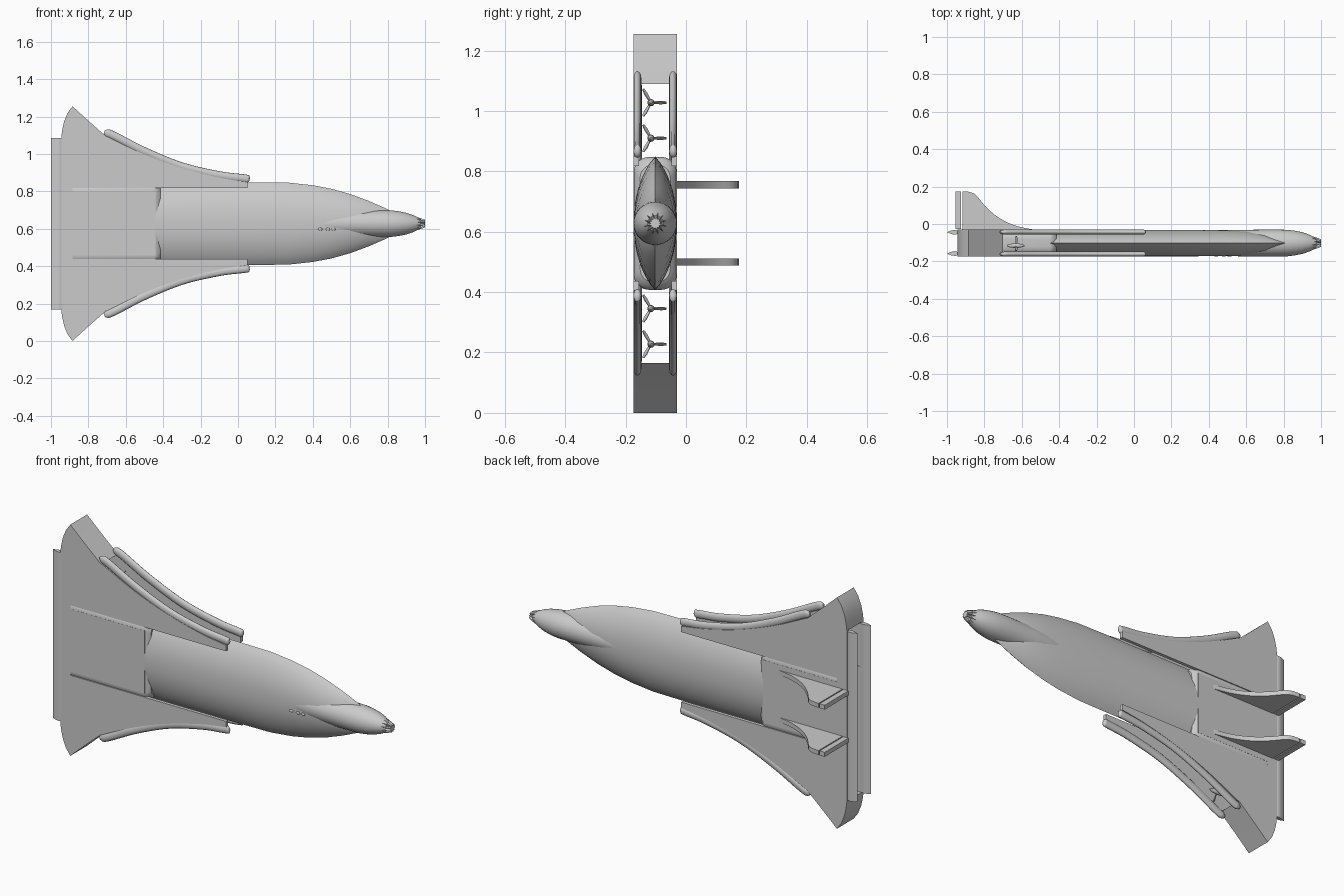
import bpy, bmesh, math
from mathutils import Vector

if "Cube" in bpy.data.objects:
    bpy.data.objects.remove(bpy.data.objects["Cube"], do_unlink=True)

CY, CZ = -0.102, 0.6275          # centre line of the hull
BOTTOM, TOP = -0.174, -0.03      # outer skins of the wing

grey = bpy.data.materials.new("hull_grey")
grey.use_nodes = True
grey.diffuse_color = (0.6, 0.6, 0.6, 1)
grey.node_tree.nodes["Principled BSDF"].inputs["Base Color"].default_value = (0.6, 0.6, 0.6, 1)


def finish(name, bm, angle=35):
    bmesh.ops.recalc_face_normals(bm, faces=bm.faces)
    mesh = bpy.data.meshes.new(name)
    bm.to_mesh(mesh)
    bm.free()
    mesh.materials.append(grey)
    ob = bpy.data.objects.new(name, mesh)
    bpy.context.collection.objects.link(ob)
    bpy.ops.object.select_all(action='DESELECT')
    ob.select_set(True)
    bpy.context.view_layer.objects.active = ob
    bpy.ops.object.shade_smooth_by_angle(angle=math.radians(angle))
    return ob


def loft(name, rings, angle=35):
    """Skin a list of equal rings and cap both ends."""
    bm = bmesh.new()
    vs = [[bm.verts.new(p) for p in r] for r in rings]
    n = len(vs[0])
    for a, b in zip(vs, vs[1:]):
        for i in range(n):
            j = (i + 1) % n
            bm.faces.new((a[i], a[j], b[j], b[i]))
    bm.faces.new(vs[0])
    bm.faces.new(vs[-1][::-1])
    return finish(name, bm, angle)


def plate(name, outline, y0, y1, s=1):
    """Planform outline (x, distance from centre) given thickness along y."""
    return loft(name, [[(x, y, CZ + s * h) for x, h in outline] for y in (y0, y1)])


def smooth_path(pts, steps=6):
    """Catmull-Rom interpolation through 2D points."""
    p = [Vector(q) for q in pts]
    p = [2 * p[0] - p[1]] + p + [2 * p[-1] - p[-2]]
    out = []
    for i in range(1, len(p) - 2):
        a, b, c, d = p[i - 1:i + 3]
        for k in range(steps):
            t = k / steps
            out.append(0.5 * (2 * b + (c - a) * t + (2 * a - 5 * b + 4 * c - d) * t * t
                              + (3 * b - a - 3 * c + d) * t ** 3))
    return out + [p[-2]]


# Forward fuselage: lens section with a sharp edge, thinning to the nose
def lens(x, w, t, n=20):
    up = [(-1 + 2 * i / n) for i in range(n + 1)]
    prof = [(w * u, t * (1 - abs(u) ** 2.2) ** 0.85) for u in up]
    low = [(z, -y) for z, y in prof[1:-1]][::-1]
    return [(x, CY + y, CZ + z) for z, y in prof + low]

stations = [(-0.5, .22, .071), (-.2, .221, .071), (.1, .221, .071), (.27, .219, .071),
            (.4, .205, .070), (.5, .186, .068), (.6, .158, .063), (.7, .121, .048),
            (.78, .086, .022), (.83, .062, .004)]
loft("fuselage", [lens(*s) for s in stations])

# Nose pod: a turned body running out of the fuselage
pod = [(.36, .055), (.45, .069), (.6, .071), (.75, .072), (.82, .071), (.86, .066), (.9, .058),
       (.935, .046), (.96, .034), (.975, .026)]
loft("nose_pod", [[(x, CY + r * math.cos(a * math.pi / 16), CZ + r * math.sin(a * math.pi / 16))
                   for a in range(32)] for x, r in pod])

# Fluted nose tip
loft("nose_tip", [[(x, CY + r * (1 if a % 2 else .68) * math.cos(a * math.pi / 12),
                    CZ + r * (1 if a % 2 else .68) * math.sin(a * math.pi / 12))
                   for a in range(24)] for x, r in ((.955, .037), (.98, .029), (1, .021))], 20)

# Aft body: rounded box
def rounded(x, w, t, r, n=8):
    ring = []
    for q, (sy, sz) in enumerate(((1, 1), (-1, 1), (-1, -1), (1, -1))):
        for k in range(n + 1):
            a = math.pi / 2 * (q + k / n)
            ring.append((x, CY + sy * (t - r) + r * math.cos(a), CZ + sz * (w - r) + r * math.sin(a)))
    return ring

loft("aft_body", [rounded(-.89, .22, .0715, .052), rounded(-.45, .22, .0715, .052),
                  rounded(-.43, .213, .065, .050), rounded(-.415, .195, .05, .045)])

# Rear decks joining both wings across the tail
for label, y0, y1 in (("lower", BOTTOM, BOTTOM + .02), ("upper", TOP - .02, TOP)):
    plate(label + "_tail_deck", [(-.945, -.22), (-.885, -.22), (-.885, .22), (-.945, .22)], y0, y1)
    # flat centre panel over the aft body
    plate(label + "_centre_panel", [(-.89, -.17), (-.44, -.17), (-.44, .17), (-.89, .17)], y0, y1)

# Wings: two skins with an open duct between, closed by a solid tip
edge = [(-.70, .465), (-.5, .37), (-.3, .297), (-.1, .246), (.05, .222)]
lip_line = [(-.715, .49), (-.66, .468), (-.5, .386), (-.3, .305), (-.1, .258), (.03, .242), (.062, .236)]
for s, side in ((1, "upper_side"), (-1, "lower_side")):
    curve = [tuple(p) for p in smooth_path(edge)]
    skin = curve + [(.05, .19), (-.945, .19), (-.945, .465)]
    plate(side + "_wing_bottom_skin", skin, BOTTOM, BOTTOM + .018, s)
    plate(side + "_wing_top_skin", skin, TOP - .018, TOP, s)
    plate(side + "_wing_tip", [(-.945, .462), (-.94, .50), (-.93, .545), (-.912, .59), (-.885, .6275),
                               (-.80, .55), (-.74, .497), (-.70, .462)], BOTTOM, TOP, s)

    # Rounded lips along the duct intake
    path = smooth_path(lip_line)
    for label, y in (("bottom", BOTTOM + .013), ("top", TOP - .013)):
        rings = []
        for i, p in enumerate(path):
            d = (path[min(i + 1, len(path) - 1)] - path[max(i - 1, 0)]).normalized()
            e = min(i, len(path) - 1 - i)
            f = (.45, .75, .92, 1)[min(e, 3)]
            rings.append([(p.x - d.y * .022 * f * math.cos(a * math.pi / 6),
                           y + .013 * f * math.sin(a * math.pi / 6),
                           CZ + s * (p.y + d.x * .022 * f * math.cos(a * math.pi / 6)))
                          for a in range(12)])
        loft(f"{side}_{label}_intake_lip", rings, 50)

    # Fans in the duct: spinner and three blades, two per wing
    for k, h in enumerate((.282, .40)):
        hub = Vector((-.63, -.116, CZ + s * h))
        spin = [(-.05, .004), (-.03, .010), (0, .012), (.025, .010), (.045, .003)]
        loft(f"{side}_fan_spinner_{k + 1}",
             [[(hub.x + x, hub.y + r * math.cos(a * math.pi / 6), hub.z + r * math.sin(a * math.pi / 6))
               for a in range(12)] for x, r in spin], 50)
        for b in range(3):
            a = b * math.tau / 3
            out = Vector((0, math.cos(a), math.sin(a)))
            across = Vector((.8, -.6 * math.sin(a), .6 * math.cos(a)))
            thin = out.cross(across)
            loft(f"{side}_fan_{k + 1}_blade_{b + 1}",
                 [[hub + out * r + across * u * w + thin * v * .0015
                   for u, v in ((-1, -1), (1, -1), (1, 1), (-1, 1))]
                  for r, w in ((.008, .005), (.035, .008), (.052, .004))])

    # Tail fin with a separate rudder
    z0, z1 = CZ + s * .128 - .012, CZ + s * .128 + .012
    fin = [tuple(p) for p in smooth_path([(-.88, .172), (-.845, .155), (-.79, .09), (-.72, .032),
                                          (-.63, -.01), (-.52, -.033)], 4)]
    fin = [(-.918, .175)] + fin + [(-.52, -.06), (-.918, -.06)]
    loft(side + "_tail_fin", [[(x, y, z) for x, y in fin] for z in (z0, z1)])
    rudder = [(-.955, .175), (-.924, .175), (-.924, -.028), (-.955, -.028)]
    loft(side + "_rudder", [[(x, y, z) for x, y in rudder] for z in (z0, z1)])

# Trailing flaps: slim wedge sections behind the upper and lower skins
for label, y in (("bottom", BOTTOM + .016), ("top", TOP - .014)):
    section = [(-1, 0), (-.975, .010), (-.955, .013), (-.943, .008),
               (-.943, -.008), (-.955, -.013), (-.975, -.010)]
    loft(label + "_trailing_flap", [[(x, y + v, CZ + h) for x, v in section] for h in (-.458, .458)])

# Small sensor blisters on the belly
for i, x in enumerate((.44, .48, .51)):
    bm = bmesh.new()
    bmesh.ops.create_uvsphere(bm, u_segments=12, v_segments=8, radius=.008)
    for v in bm.verts:
        v.co = Vector((x + v.co.x * 1.4, CY - .069 + v.co.y * .5, CZ - .03 + v.co.z))
    finish(f"belly_sensor_{i + 1}", bm, 60)
